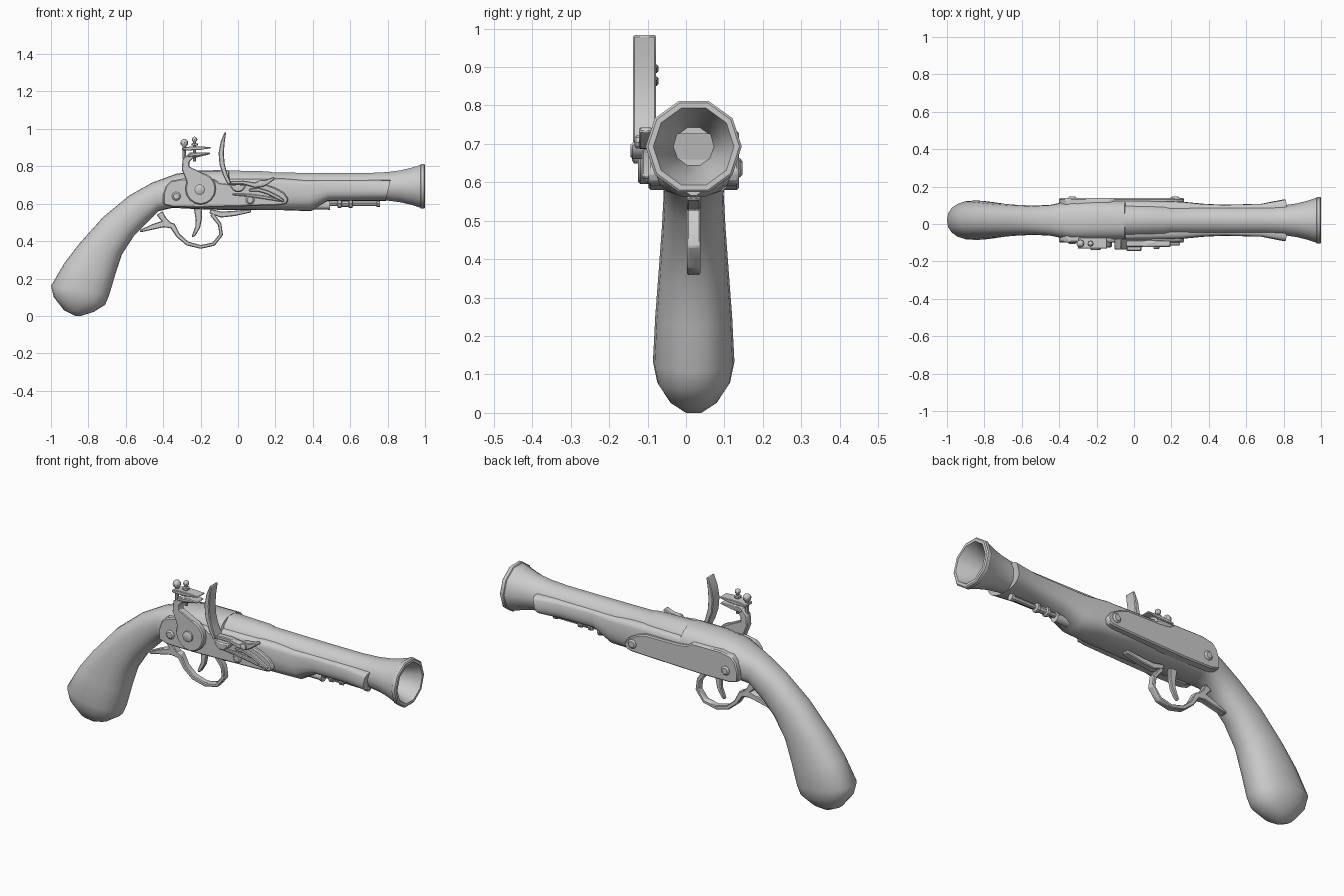
import bpy, bmesh, math
from mathutils import Vector

CY = 0.02     # centre plane of the pistol
LOCK_Y = -0.105  # centre plane of the lock parts


def finish(name, bm, angle=40, bevel=0):
    bmesh.ops.recalc_face_normals(bm, faces=bm.faces)
    me = bpy.data.meshes.new(name)
    bm.to_mesh(me)
    bm.free()
    ob = bpy.data.objects.new(name, me)
    bpy.context.collection.objects.link(ob)
    if bevel:
        m = ob.modifiers.new("bevel", 'BEVEL')
        m.width, m.segments, m.limit_method = bevel, 1, 'ANGLE'
    bpy.ops.object.select_all(action='DESELECT')
    bpy.context.view_layer.objects.active = ob
    ob.select_set(True)
    bpy.ops.object.shade_smooth_by_angle(angle=math.radians(angle))
    return ob


def skin(name, rings, angle=40, bevel=0):
    """Join closed rings of points and cap both ends."""
    bm = bmesh.new()
    vs = [[bm.verts.new(p) for p in r] for r in rings]
    n = len(vs[0])
    for a, b in zip(vs, vs[1:]):
        for i in range(n):
            bm.faces.new((a[i], a[(i + 1) % n], b[(i + 1) % n], b[i]))
    bm.faces.new(vs[0])
    bm.faces.new(vs[-1])
    return finish(name, bm, angle, bevel)


def lathe(name, profile, origin, axis, sides=10):
    """profile: (distance along axis, radius)."""
    w = Vector(axis).normalized()
    u = Vector((0, 1, 0)) if abs(w.y) < .5 else Vector((1, 0, 0))
    v = w.cross(u)
    o = Vector(origin)
    rings = []
    for d, r in profile:
        rings.append([o + w * d + (u * math.cos(t) + v * math.sin(t)) * r
                      for t in (2 * math.pi * i / sides for i in range(sides))])
    return skin(name, rings)


def plate(name, outline, y0, y1, bevel=.006):
    return skin(name, [[(x, y, z) for x, z in outline] for y in (y0, y1)], 35, bevel)


def strip(name, path, y, hy, bevel=.004):
    """Bent bar in the xz plane; path: (x, z, half thickness)."""
    rings = []
    for i, (x, z, h) in enumerate(path):
        a, b = path[max(i - 1, 0)], path[min(i + 1, len(path) - 1)]
        d = Vector((b[0] - a[0], b[1] - a[1])).normalized()
        nx, nz = -d.y * h, d.x * h
        rings.append([(x + nx, y - hy, z + nz), (x + nx, y + hy, z + nz),
                      (x - nx, y + hy, z - nz), (x - nx, y - hy, z - nz)])
    return skin(name, rings, 45, bevel)


# Stock: top x, z; bottom x, z; half width; roundness of top half, bottom half
sections = [
    (-.87, .0, -.84, .0, .02, 2, 2),
    (-.93, .03, -.77, .022, .06, 2.2, 2.2),
    (-.985, .1, -.71, .06, .095, 2.3, 2.3),
    (-1, .16, -.69, .107, .106, 2.3, 2.3),
    (-.93, .28, -.655, .225, .1, 2.3, 2.3),
    (-.85, .385, -.62, .33, .092, 2.3, 2.3),
    (-.72, .53, -.555, .43, .083, 2.3, 2.3),
    (-.58, .645, -.49, .495, .078, 2.3, 2.3),
    (-.46, .712, -.425, .56, .083, 2.4, 2.4),
    (-.33, .76, -.35, .578, .106, 2.5, 3),
    (-.2, .778, -.2, .57, .108, 2.5, 3),
    (-.05, .78, -.05, .566, .106, 2.5, 3),
    (-.045, .735, -.045, .566, .106, 6, 3),
    (.25, .735, .25, .565, .1, 6, 2.8),
    (.36, .727, .39, .56, .088, 6, 2.4),
    (.48, .727, .48, .615, .083, 6, 2.4),
    (.68, .727, .68, .615, .088, 6, 2.4),
    (.815, .727, .79, .615, .112, 6, 2.2)]
rings = []
for tx, tz, bx, bz, hw, nt, nb in sections:
    ring = []
    for i in range(20):
        t = 2 * math.pi * i / 20
        c, s = math.cos(t), math.sin(t)
        e = 2 / (nt if s > 0 else nb)
        py = math.copysign(abs(c) ** e, c) * hw
        k = math.copysign(abs(s) ** e, s) / 2 + .5
        ring.append((bx + (tx - bx) * k, CY + py, bz + (tz - bz) * k))
    rings.append(ring)
skin("stock", rings, 50)

# Flared barrel with an open bore
lathe("barrel", [(-.05, .089), (.16, .084), (.19, .077), (.5, .075), (.7, .075), (.8, .08),
                 (.87, .09), (.93, .105), (.975, .12), (.978, .125), (.995, .125), (1, .119),
                 (1, .105), (.94, .083), (.87, .063), (.8, .052)], (0, CY, .693), (1, 0, 0))

# Ramrod and its pipes
lathe("ramrod", [(.4, .012), (.53, .012), (.535, .024), (.55, .024), (.555, .017), (.59, .017),
                 (.595, .024), (.61, .024), (.615, .012), (.74, .013), (.742, .018), (.76, .018)],
      (0, CY, .6), (1, 0, 0), 8)
lathe("ramrod_pipe", [(.3, .012), (.4, .022), (.48, .022), (.482, .026), (.493, .026)],
      (0, CY, .591), (1, 0, 0), 10)

# Lock plate and matching plate on the other side, with screws
outline = [(-.4, .595), (-.4, .65), (-.385, .695), (-.36, .722), (-.3, .734), (-.13, .732),
           (-.1, .712), (-.04, .705), (.15, .703), (.2, .685), (.245, .66), (.27, .625),
           (.26, .6), (.23, .592), (0, .585), (-.2, .58), (-.35, .582)]
for side, nm in ((-1, "lock_plate"), (1, "side_plate")):
    plate(nm, outline, CY + side * .07, CY + side * .118)
    for x, z in ((-.33, .64), (.22 if side > 0 else .065, .635 if side > 0 else .62)):
        lathe(nm + "_screw", [(.1, .024), (.12, .024), (.127, .016)],
              (x, CY, z), (0, side, 0), 10)

# Hammer: disc, neck with lower jaw, upper jaw, screw and spur
disc = [(-.2 + .082 * math.cos(a), .68 + .085 * math.sin(a))
        for a in (2 * math.pi * i / 16 for i in range(16))]
plate("hammer_disc", disc, -.125, -.09)
lathe("hammer_screw", [(0, .028), (.045, .028), (.05, .02)], (-.205, -.09, .675), (0, -1, 0))
strip("hammer_neck", [(-.205, .7, .07), (-.25, .755, .038), (-.28, .79, .022),
                      (-.278, .83, .02), (-.25, .858, .018), (-.2, .864, .011),
                      (-.15, .868, .004)], LOCK_Y, .02)
strip("lower_jaw", [(-.27, .858, .008), (-.21, .865, .01), (-.15, .87, .004)], LOCK_Y + .003, .03)
strip("upper_jaw", [(-.3, .892, .006), (-.26, .895, .01), (-.2, .897, .009),
                    (-.145, .9, .003)], LOCK_Y + .003, .03)


def ball(d, r):
    return [(d - r * math.cos(math.pi * i / 6), max(r * math.sin(math.pi * i / 6), .002))
            for i in range(1, 7)]


lathe("hammer_spur", [(.84, .01), (.905, .01)] + ball(.925, .021), (-.287, LOCK_Y, 0), (0, 0, 1), 8)
lathe("jaw_screw", [(.825, .008), (.91, .008), (.912, .017), (.922, .017), (.924, .008),
                    (.93, .008)] + ball(.943, .015), (-.232, LOCK_Y, 0), (0, 0, 1), 8)

# Frizzen blade and foot
strip("frizzen", [(-.067, .983, .004), (-.082, .93, .011), (-.09, .87, .014), (-.085, .81, .014),
                  (-.068, .755, .012), (-.045, .705, .01)], -.1075, .03)
strip("frizzen_foot", [(-.055, .712, .009), (.03, .713, .01), (.09, .7, .014), (.125, .708, .02),
                       (.155, .716, .013), (.195, .738, .007)], -.105, .017)
lathe("frizzen_pivot", [(0, .017), (.03, .017), (.034, .01)], (.12, -.1, .705), (0, -1, 0), 8)

# Priming pan and frizzen spring
pan = [(.0 + .042 * math.cos(a), .703 + .042 * math.sin(a))
       for a in (-math.pi * i / 8 for i in range(9))]
plate("pan", pan, -.145, -.06)
strip("frizzen_spring", [(.06, .672, .007), (.11, .675, .01), (.16, .66, .01), (.215, .632, .01),
                         (.245, .614, .007)], -.102, .013)
strip("spring_leaf", [(.245, .614, .006), (.15, .632, .009), (.06, .645, .008),
                      (-.03, .65, .004)], -.1, .01)

# Trigger guard and trigger
strip("trigger_guard", [(-.525, .452, .006), (-.46, .475, .014), (-.4, .492, .018),
                        (-.35, .482, .016), (-.32, .43, .012), (-.27, .387, .011),
                        (-.2, .369, .01), (-.13, .384, .01), (-.09, .435, .01),
                        (-.098, .49, .01), (-.14, .545, .012)], CY, .018)
strip("guard_rear_strut", [(-.36, .48, .014), (-.395, .515, .014), (-.42, .55, .02)], CY, .018)
strip("guard_front_tang", [(-.15, .56, .012), (-.09, .542, .016), (-.02, .548, .014),
                           (.07, .562, .008)], CY, .018)
strip("trigger", [(-.215, .58, .022), (-.21, .52, .017), (-.215, .475, .013),
                  (-.235, .435, .009), (-.245, .422, .004)], CY, .011)
